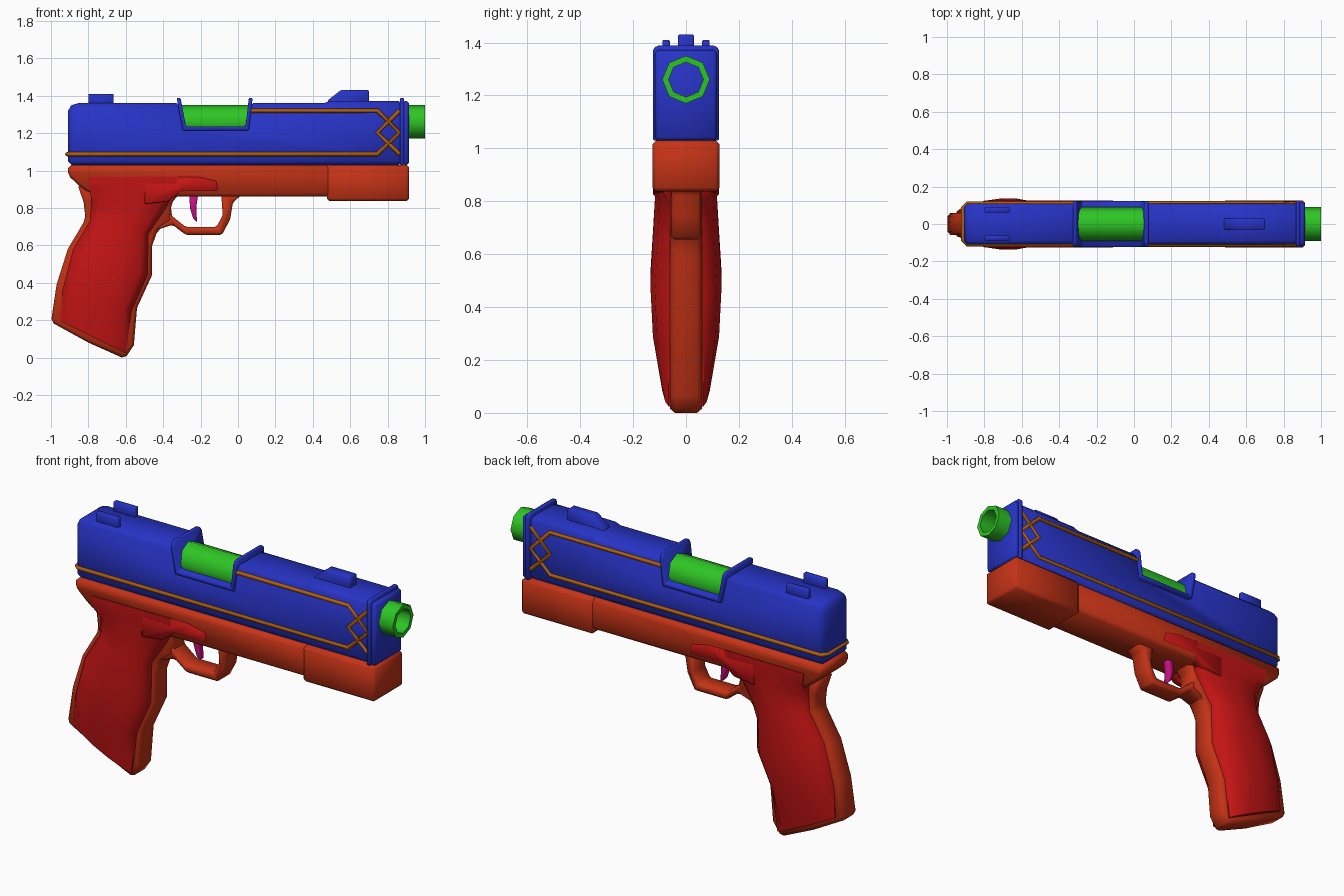
import bpy, bmesh, math

if "Cube" in bpy.data.objects:
    bpy.data.objects.remove(bpy.data.objects["Cube"])


def material(name, rgb):
    m = bpy.data.materials.new(name)
    m.diffuse_color = (*rgb, 1)
    m.use_nodes = True
    m.node_tree.nodes["Principled BSDF"].inputs["Base Color"].default_value = m.diffuse_color
    return m


BLUE = material("blue", (0.02, 0.033, 0.56))
ORANGE = material("orange", (0.56, 0.033, 0.008))
RED = material("red", (0.56, 0.007, 0.007))
GREEN = material("green", (0.027, 0.56, 0.018))
GOLD = material("gold", (0.42, 0.11, 0.004))
PINK = material("pink", (0.56, 0.005, 0.22))


def finish(name, bm, mat, bevel=0, angle=50):
    bmesh.ops.recalc_face_normals(bm, faces=bm.faces)
    me = bpy.data.meshes.new(name)
    bm.to_mesh(me)
    bm.free()
    ob = bpy.data.objects.new(name, me)
    bpy.context.collection.objects.link(ob)
    me.materials.append(mat)
    bpy.ops.object.select_all(action='DESELECT')
    ob.select_set(True)
    bpy.context.view_layer.objects.active = ob
    if bevel:
        b = ob.modifiers.new("bevel", 'BEVEL')
        b.width, b.segments, b.limit_method = bevel, 1, 'ANGLE'
        b.angle_limit = math.radians(35)
        bpy.ops.object.modifier_apply(modifier="bevel")
    bpy.ops.object.shade_smooth_by_angle(angle=math.radians(angle))


def prism(name, profile, half, mat, bevel=0, y=0, crown=0):
    """Extrude a side (x, z) profile across y; crown chamfers the top side edges."""
    bm = bmesh.new()
    f = bm.faces.new([bm.verts.new((px, y - half, pz)) for px, pz in profile])
    ext = bmesh.ops.extrude_face_region(bm, geom=[f])
    vs = [e for e in ext['geom'] if isinstance(e, bmesh.types.BMVert)]
    bmesh.ops.translate(bm, verts=vs, vec=(0, 2 * half, 0))
    if crown:
        top = max(z for _, z in profile) - 0.001
        edges = [e for e in bm.edges if all(v.co.z > top for v in e.verts)
                 and abs(e.verts[0].co.y - e.verts[1].co.y) < 0.001]
        bmesh.ops.bevel(bm, geom=edges, offset=crown, segments=2, profile=0.5,
                        affect='EDGES')
    finish(name, bm, mat, bevel)


def box(name, x0, x1, z0, z1, half, mat, bevel=0, y=0, crown=0):
    prism(name, [(x0, z0), (x1, z0), (x1, z1), (x0, z1)], half, mat, bevel, y, crown)


def loft(name, rings, mat, caps=True):
    bm = bmesh.new()
    loops = [[bm.verts.new(p) for p in r] for r in rings]
    n = len(loops[0])
    for a, b in zip(loops, loops[1:]):
        for i in range(n):
            j = (i + 1) % n
            bm.faces.new((a[i], a[j], b[j], b[i]))
    if caps:
        bm.faces.new(loops[0])
        bm.faces.new(loops[-1])
    finish(name, bm, mat)


def strip(name, pts):
    """Thin raised trim along a path."""
    cu = bpy.data.curves.new(name, 'CURVE')
    cu.dimensions = '3D'
    cu.bevel_depth, cu.bevel_resolution = 0.012, 0
    cu.use_fill_caps = True
    s = cu.splines.new('POLY')
    s.points.add(len(pts) - 1)
    for p, co in zip(s.points, pts):
        p.co = (*co, 1)
    cu.materials.append(GOLD)
    ob = bpy.data.objects.new(name, cu)
    bpy.context.collection.objects.link(ob)
    bpy.ops.object.select_all(action='DESELECT')
    ob.select_set(True)
    bpy.context.view_layer.objects.active = ob
    bpy.ops.object.convert(target='MESH')


# Slide with the port notch in its profile
prism("slide", [(-0.91, 1.03), (0.88, 1.03), (0.88, 1.372), (0.49, 1.372), (0.46, 1.36),
                (0.06, 1.36), (0.04, 1.225), (-0.28, 1.225), (-0.31, 1.36),
                (-0.875, 1.36), (-0.91, 1.335)], 0.11, BLUE, 0.02)
prism("port_frame", [(-0.328, 1.388), (-0.307, 1.388), (-0.278, 1.235), (0.04, 1.235),
                     (0.058, 1.388), (0.078, 1.388), (0.058, 1.215), (-0.296, 1.215)],
      0.123, BLUE, 0.004, crown=0.025)
box("front_collar", 0.865, 0.888, 1.03, 1.388, 0.125, BLUE, 0.005, crown=0.02)
box("slide_nose", 0.88, 0.915, 1.03, 1.372, 0.117, BLUE, 0.012)

# Sights
for s, side in ((-1, "right"), (1, "left")):
    box("rear_sight_" + side, -0.80, -0.665, 1.34, 1.41, 0.014, BLUE, 0.004, s * 0.075)
prism("front_sight", [(0.48, 1.35), (0.70, 1.35), (0.70, 1.43), (0.55, 1.43), (0.48, 1.375)],
      0.03, BLUE, 0.005)


# Octagonal barrel and hollow muzzle
def octagon(x, r):
    return [(x, r * math.sin(i * math.pi / 4), 1.26 + r * math.cos(i * math.pi / 4))
            for i in range(8)]


loft("barrel", [octagon(-0.33, 0.09), octagon(0.09, 0.09)], GREEN)
loft("muzzle", [octagon(0.9, 0.066), octagon(1.0, 0.066), octagon(1.0, 0.09),
                octagon(0.9, 0.09)], GREEN, caps=False)

# Gold trim: one band around the back, plus a crossing zigzag per side
Y = 0.11
half_path = [(0.07, 1.32), (0.745, 1.32), (0.865, 1.203), (0.745, 1.087), (-0.89, 1.087)]
left = [(x, -Y, z) for x, z in half_path]
right = [(x, Y, z) for x, z in reversed(half_path)]
strip("trim_band", left + [(-0.915, -0.085, 1.087), (-0.915, 0.085, 1.087)] + right)
for s, side in ((-1, "right"), (1, "left")):
    strip("trim_zigzag_" + side, [(0.865, s * Y, 1.32), (0.745, s * Y, 1.203),
                                  (0.865, s * Y, 1.087)])

# Frame rail and front block
prism("frame", [(-0.91, 1.03), (-0.91, 0.975), (-0.85, 0.92), (-0.80, 0.88), (-0.45, 0.86),
                (0.5, 0.86), (0.5, 1.03)], 0.12, ORANGE, 0.018)
box("front_block", 0.475, 0.915, 0.837, 1.03, 0.126, ORANGE, 0.014)

# Grip core with front and back straps
prism("grip_core", [(-0.86, 0.93), (-0.825, 0.83), (-0.815, 0.74), (-0.91, 0.58),
                    (-0.97, 0.39), (-1.0, 0.19), (-0.80, 0.08), (-0.605, -0.007),
                    (-0.557, 0.065), (-0.54, 0.265), (-0.46, 0.44), (-0.46, 0.595),
                    (-0.43, 0.68), (-0.35, 0.73), (-0.36, 0.82), (-0.31, 0.88),
                    (-0.31, 0.93)], 0.06, ORANGE, 0.018)

# Trigger guard
prism("trigger_guard", [(-0.44, 0.68), (-0.35, 0.71), (-0.28, 0.656), (-0.085, 0.656),
                        (-0.042, 0.74), (-0.027, 0.83), (0.02, 0.87), (-0.09, 0.88),
                        (-0.082, 0.76), (-0.115, 0.698), (-0.28, 0.698), (-0.35, 0.755),
                        (-0.37, 0.79)], 0.055, ORANGE, 0.01)

# Trigger
prism("trigger", [(-0.26, 0.88), (-0.257, 0.80), (-0.24, 0.745), (-0.218, 0.722),
                  (-0.222, 0.77), (-0.222, 0.81), (-0.212, 0.88)], 0.022, PINK, 0.006)

# Bulging grip panels: back (x, z), front (x, z), half width per level
levels = [((-0.95, 0.195), (-0.60, 0.025), 0.09),
          ((-0.937, 0.36), (-0.57, 0.25), 0.125),
          ((-0.88, 0.58), (-0.485, 0.44), 0.135),
          ((-0.79, 0.73), (-0.48, 0.66), 0.124),
          ((-0.785, 0.83), (-0.385, 0.80), 0.117),
          ((-0.79, 0.90), (-0.34, 0.89), 0.124),
          ((-0.80, 0.965), (-0.32, 0.968), 0.125)]
section = [(0, 0.5), (0.12, 0.85), (0.4, 1), (0.65, 1), (0.9, 0.87), (1, 0.55)]
rings = []
for b, f, w in levels:
    flat = b[1] > 0.88
    side = [(b[0] + (f[0] - b[0]) * t, w if flat else max(w * k, 0.066),
             b[1] + (f[1] - b[1]) * t) for t, k in section]
    rings.append(side + [(x, -y, z) for x, y, z in reversed(side)])
loft("grip_panels", rings, RED)

# Forward tongue of the panels, over the trigger
for s, side in ((-1, "right"), (1, "left")):
    prism("panel_tongue_" + side, [(-0.50, 0.968), (-0.22, 0.968), (-0.115, 0.945),
                                   (-0.105, 0.89), (-0.30, 0.89), (-0.375, 0.835),
                                   (-0.50, 0.82)], 0.03, RED, 0.006, s * 0.0945)
